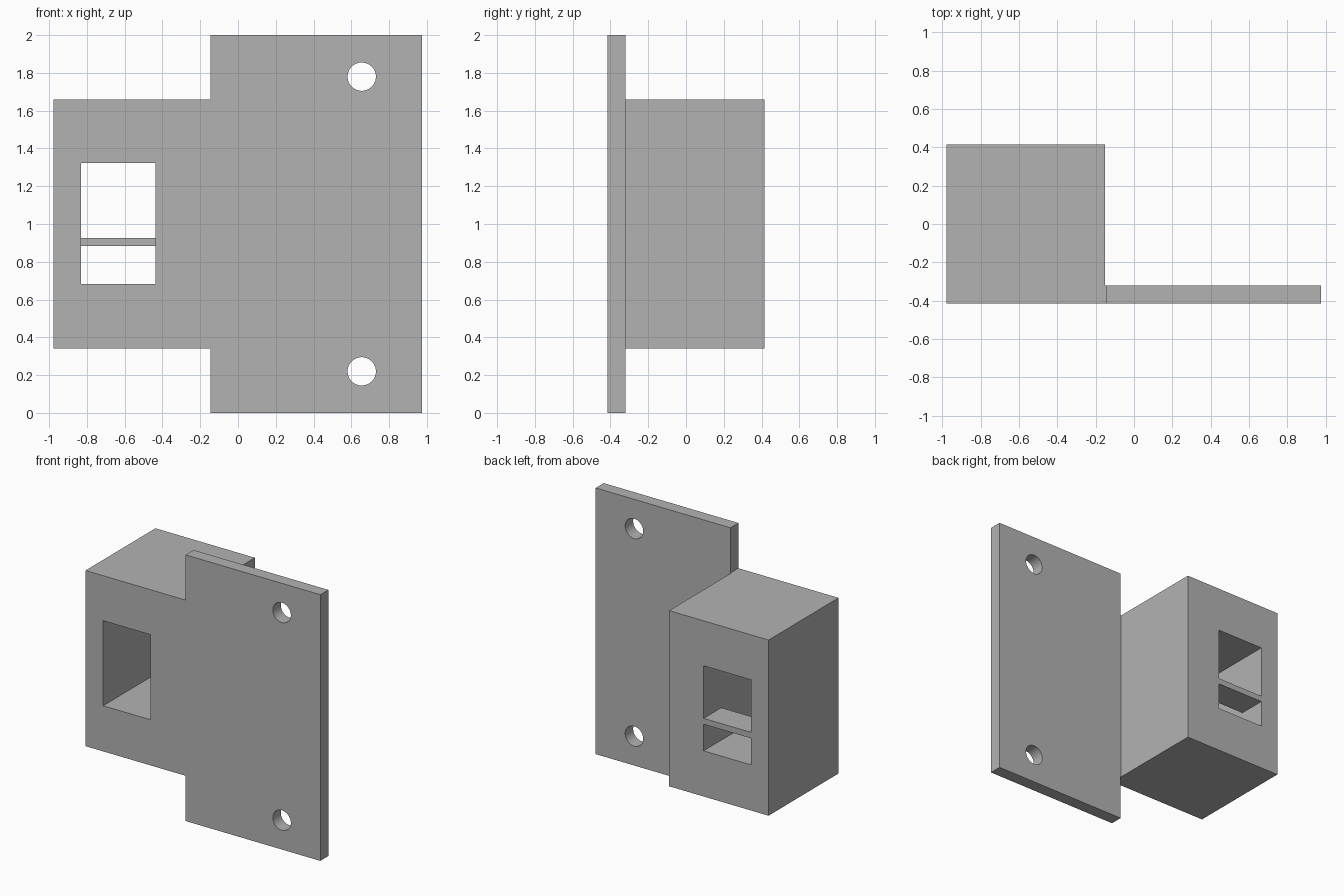
import bpy
import bmesh

if "Cube" in bpy.data.objects:
    bpy.data.objects.remove(bpy.data.objects["Cube"], do_unlink=True)

grey = bpy.data.materials.new("plain_grey")
grey.use_nodes = True
colour = (0.45, 0.45, 0.45, 1)
grey.diffuse_color = colour
grey.node_tree.nodes["Principled BSDF"].inputs["Base Color"].default_value = colour

FRONT, BACK = -0.415, 0.415
PLATE_BACK = -0.32


def prism(name, outline, y0, y1):
    """Extrude an (x, z) outline from y0 to y1."""
    bm = bmesh.new()
    face = bm.faces.new([bm.verts.new((x, y0, z)) for x, z in outline])
    new = bmesh.ops.extrude_face_region(bm, geom=[face])["geom"]
    moved = [v for v in new if isinstance(v, bmesh.types.BMVert)]
    bmesh.ops.translate(bm, verts=moved, vec=(0, y1 - y0, 0))
    bmesh.ops.recalc_face_normals(bm, faces=bm.faces)
    mesh = bpy.data.meshes.new(name)
    bm.to_mesh(mesh)
    bm.free()
    mesh.materials.append(grey)
    obj = bpy.data.objects.new(name, mesh)
    bpy.context.collection.objects.link(obj)
    return obj


def rect(x0, x1, z0, z1):
    return [(x0, z0), (x1, z0), (x1, z1), (x0, z1)]


def combine(target, tool, operation):
    """Apply a boolean and discard the tool."""
    tool.hide_render = True
    mod = target.modifiers.new(operation, "BOOLEAN")
    mod.operation, mod.solver, mod.object = operation, "EXACT", tool
    bpy.context.view_layer.objects.active = target
    bpy.ops.object.modifier_apply(modifier=mod.name)
    bpy.data.objects.remove(tool, do_unlink=True)


# Stepped front plate, running flush across the face of the housing
plate_outline = [(-0.145, 0), (0.975, 0), (0.975, 2), (-0.145, 2),
                 (-0.145, 1.66), (-0.977, 1.66), (-0.977, 0.34), (-0.145, 0.34)]
bracket = prism("latch_bracket", plate_outline, FRONT, PLATE_BACK)

# Box housing behind the plate
housing = prism("housing", rect(-0.977, -0.15, 0.34, 1.66), FRONT, BACK)
combine(bracket, housing, "UNION")

# Tunnel through the housing
tunnel = prism("tunnel_cutter", rect(-0.83, -0.437, 0.683, 1.322), -0.6, 0.6)
combine(bracket, tunnel, "DIFFERENCE")

# Divider shelf at the rear of the tunnel
shelf = prism("divider_shelf", rect(-0.85, -0.42, 0.883, 0.927), BACK - 0.21, BACK)
combine(bracket, shelf, "UNION")

# Screw holes
for z in (0.22, 1.78):
    bpy.ops.mesh.primitive_cylinder_add(vertices=48, radius=0.075, depth=0.5,
                                        location=(0.655, PLATE_BACK, z),
                                        rotation=(1.570796, 0, 0))
    hole = bpy.context.object
    hole.name = "screw_hole_cutter"
    hole.data.materials.append(grey)
    combine(bracket, hole, "DIFFERENCE")

# Smooth hole walls, crisp edges elsewhere
bpy.ops.object.select_all(action="DESELECT")
bracket.select_set(True)
bpy.context.view_layer.objects.active = bracket
bpy.ops.object.shade_smooth_by_angle(angle=0.5)
